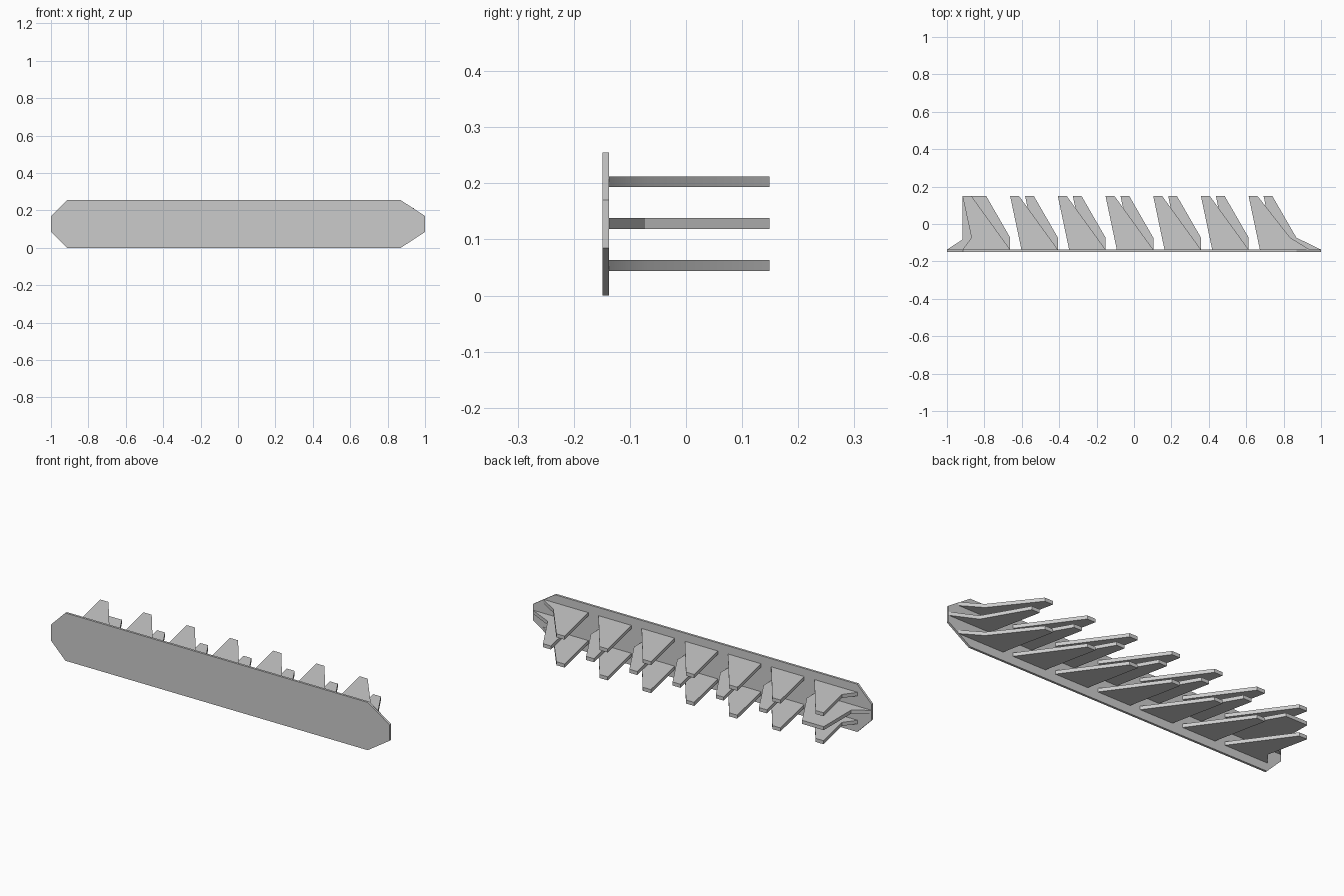
import bpy, bmesh, math

cube = bpy.data.objects.get("Cube")
if cube:
    bpy.data.objects.remove(cube, do_unlink=True)

GREY = (0.6, 0.6, 0.6, 1)
mat = bpy.data.materials.new("plain grey")
mat.use_nodes = True
mat.diffuse_color = GREY
mat.node_tree.nodes["Principled BSDF"].inputs["Base Color"].default_value = GREY


def extrude_profile(name, points, offset):
    """Build a solid from a flat outline of 3D points pushed along an offset."""
    bm = bmesh.new()
    face = bm.faces.new([bm.verts.new(p) for p in points])
    moved = bmesh.ops.extrude_face_region(bm, geom=[face])["geom"]
    verts = [g for g in moved if isinstance(g, bmesh.types.BMVert)]
    bmesh.ops.translate(bm, verts=verts, vec=offset)
    bmesh.ops.recalc_face_normals(bm, faces=bm.faces)
    mesh = bpy.data.meshes.new(name)
    bm.to_mesh(mesh)
    bm.free()
    mesh.materials.append(mat)
    obj = bpy.data.objects.new(name, mesh)
    bpy.context.collection.objects.link(obj)
    bpy.ops.object.select_all(action='DESELECT')
    obj.select_set(True)
    bpy.context.view_layer.objects.active = obj
    bpy.ops.object.shade_smooth_by_angle(angle=math.radians(30))
    return obj


# Long backing plate with clipped corners
HEIGHT, FRONT, BACK = 0.255, -0.149, -0.137
lower = [(-1, 0.085), (-0.915, 0), (0.87, 0), (1, 0.085)]
outline = lower + [(x, HEIGHT - z) for x, z in reversed(lower)]
extrude_profile("backing_plate", [(x, FRONT, z) for x, z in outline],
                (0, BACK - FRONT, 0))

# Rows of slanted teeth behind the plate
TIP, KNEE = 0.149, -0.073
START, STEP, COUNT, THICK = -0.917, 0.255, 7, 0.019


def outer_tooth(i):
    x = START + i * STEP
    left = [(x, TIP), (x + 0.06, BACK)]
    right = [(x + 0.255, BACK), (x + 0.048, TIP)]
    if i == 0:                      # flared root at the right end
        left = [(x, TIP), (x + 0.048, KNEE), (x, BACK)]
    if i == COUNT - 1:              # flared root at the left end
        right = [(0.94, BACK), (0.835, KNEE), (x + 0.048, TIP)]
    return left + right


def middle_tooth(i):
    x = START + i * STEP
    left = [(x + 0.08, TIP), (x + 0.14, BACK)]
    right = [(x + 0.255, BACK), (x + 0.255, KNEE), (x + 0.127, TIP)]
    if i == 0:
        left = [(x, TIP), (x, -0.083), (-1, BACK)]
    if i == COUNT - 1:
        right[0] = (1, BACK)
    return left + right


rows = (("lower_tooth", 0.044, outer_tooth),
        ("middle_tooth", 0.119, middle_tooth),
        ("upper_tooth", 0.193, outer_tooth))
for name, z, shape in rows:
    for i in range(COUNT):
        extrude_profile(f"{name}_{i + 1}", [(x, y, z) for x, y in shape(i)],
                        (0, 0, THICK))
